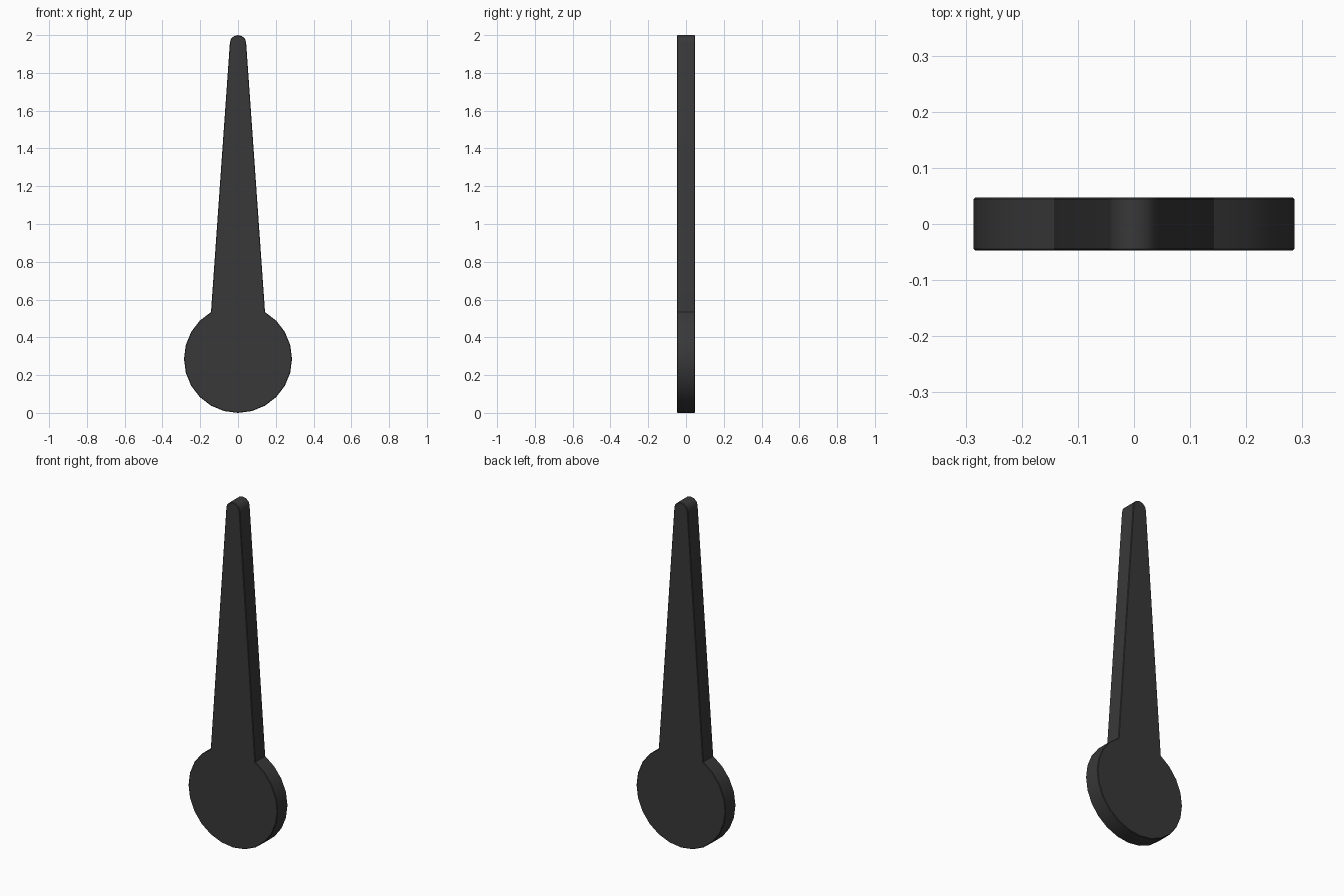
import bpy, bmesh
from math import sin, cos, radians

if "Cube" in bpy.data.objects:
    bpy.data.objects.remove(bpy.data.objects["Cube"])

R = 0.286        # hub radius
HALF = 0.0475    # half thickness
TIP = 0.043      # tip radius


def arc(radius, cz, start, end, steps, squash=1.0):
    """Points on an arc in the XZ plane, angles in degrees."""
    angles = [radians(start + (end - start) * i / steps) for i in range(steps + 1)]
    return [(radius * cos(a), cz + squash * radius * sin(a)) for a in angles]


# Outline: round hub (24-sided spacing, open at the top) joined to a tapered blade with a rounded tip
outline = arc(R, R, 120, 420, 20) + arc(TIP, 1.96, 0, 180, 6, 0.04 / TIP)

bm = bmesh.new()
face = bm.faces.new([bm.verts.new((x, -HALF, z)) for x, z in outline])
ext = bmesh.ops.extrude_face_region(bm, geom=[face])
verts = [g for g in ext["geom"] if isinstance(g, bmesh.types.BMVert)]
bmesh.ops.translate(bm, verts=verts, vec=(0, 2 * HALF, 0))
if not face.is_valid or not any(f.normal.y < -0.9 for f in bm.faces):
    bm.normal_update()
bmesh.ops.recalc_face_normals(bm, faces=bm.faces)

mesh = bpy.data.meshes.new("pointer_hand")
bm.to_mesh(mesh)
bm.free()
hand = bpy.data.objects.new("pointer_hand", mesh)
bpy.context.collection.objects.link(hand)

# Dark finish
mat = bpy.data.materials.new("dark_grey")
mat.diffuse_color = (0.04, 0.04, 0.04, 1)
mat.use_nodes = True
mat.node_tree.nodes["Principled BSDF"].inputs["Base Color"].default_value = mat.diffuse_color
mesh.materials.append(mat)

# Fine softened rim on the front and back edges
bevel = hand.modifiers.new("rim_bevel", "BEVEL")
bevel.width = 0.003
bevel.segments = 1
bevel.limit_method = "ANGLE"
bevel.angle_limit = radians(80)

bpy.context.view_layer.objects.active = hand
hand.select_set(True)
bpy.ops.object.modifier_apply(modifier="rim_bevel")
bpy.ops.object.shade_smooth_by_angle(angle=radians(32))
